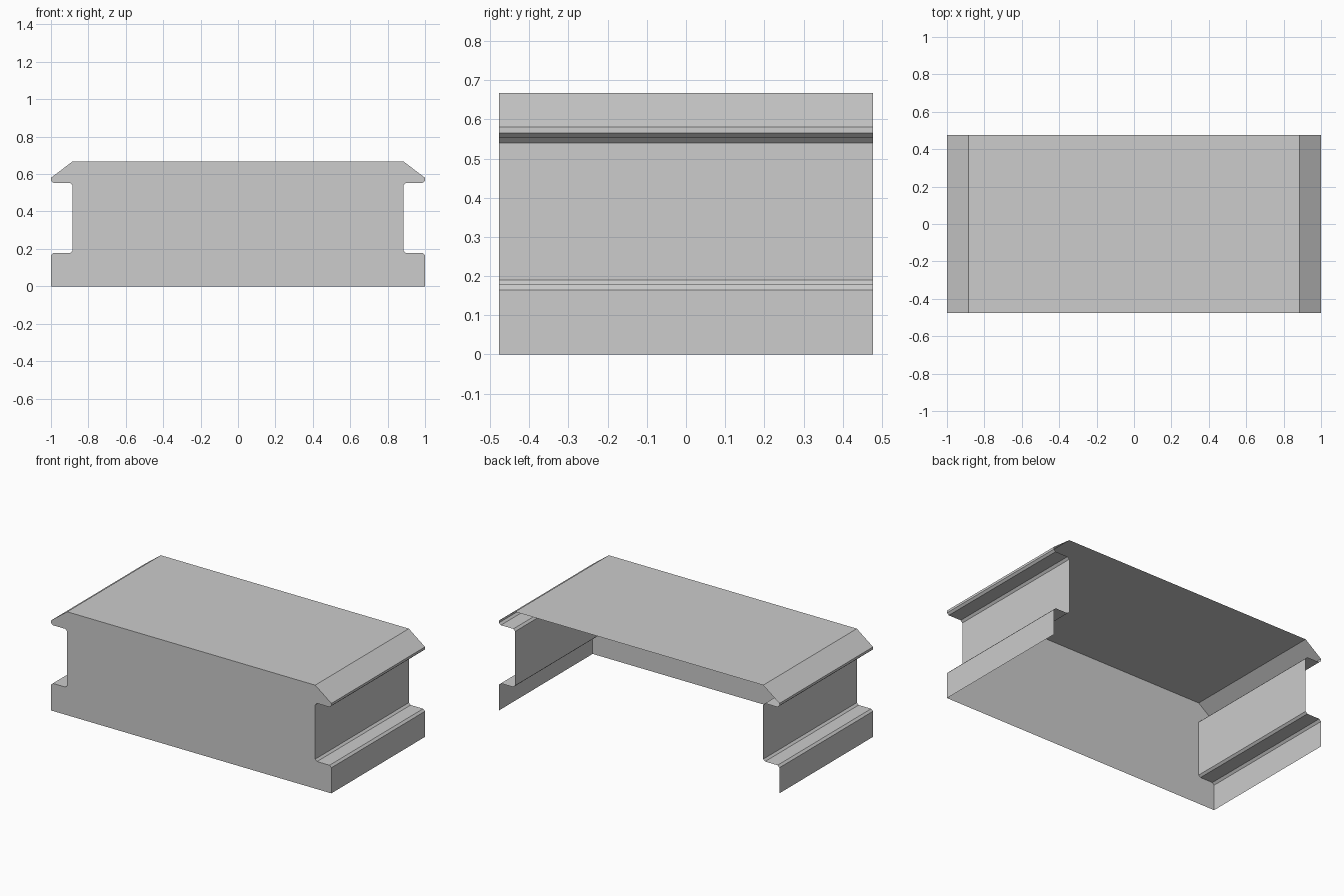
import bpy, bmesh
from mathutils import Vector

cube = bpy.data.objects.get("Cube")
if cube:
    bpy.data.objects.remove(cube, do_unlink=True)

HALF_DEPTH = 0.477

# Single flat colour
grey = bpy.data.materials.new("light_grey")
grey.use_nodes = True
colour = (0.604, 0.604, 0.604, 1.0)
grey.diffuse_color = colour
grey.node_tree.nodes["Principled BSDF"].inputs["Base Color"].default_value = colour

# Half cross-section: base flange, recessed wall, eave, sloped edge
half = [
    (1.0, 0.0), (1.0, 0.165), (0.987, 0.178), (0.898, 0.178),
    (0.885, 0.19), (0.885, 0.54), (0.898, 0.553), (0.987, 0.553),
    (1.0, 0.565), (1.0, 0.58), (0.885, 0.667),
]
profile = half + [(-x, z) for x, z in reversed(half)]


def make_object(name, bm):
    mesh = bpy.data.meshes.new(name)
    bm.to_mesh(mesh)
    bm.free()
    mesh.materials.append(grey)
    obj = bpy.data.objects.new(name, mesh)
    bpy.context.collection.objects.link(obj)
    return obj


def profile_verts(bm):
    return [bm.verts.new((x, -HALF_DEPTH, z)) for x, z in profile]


# Side walls and top: open profile swept from front to back
bm = bmesh.new()
ring = profile_verts(bm)
edges = [bm.edges.new(pair) for pair in zip(ring, ring[1:])]
swept = bmesh.ops.extrude_edge_only(bm, edges=edges)["geom"]
bmesh.ops.translate(bm, vec=(0, 2 * HALF_DEPTH, 0),
                    verts=[g for g in swept if isinstance(g, bmesh.types.BMVert)])
bmesh.ops.recalc_face_normals(bm, faces=bm.faces)
bm.normal_update()
top = max(bm.faces, key=lambda f: f.calc_center_median().z)
if top.normal.z < 0:
    bmesh.ops.reverse_faces(bm, faces=bm.faces)
make_object("sides_and_top", bm)

# Front panel closing the profile; back and underside stay open
bm = bmesh.new()
panel = bm.faces.new(profile_verts(bm))
panel.normal_update()
if panel.normal.dot(Vector((0, -1, 0))) < 0:
    panel.normal_flip()
make_object("front_panel", bm)
